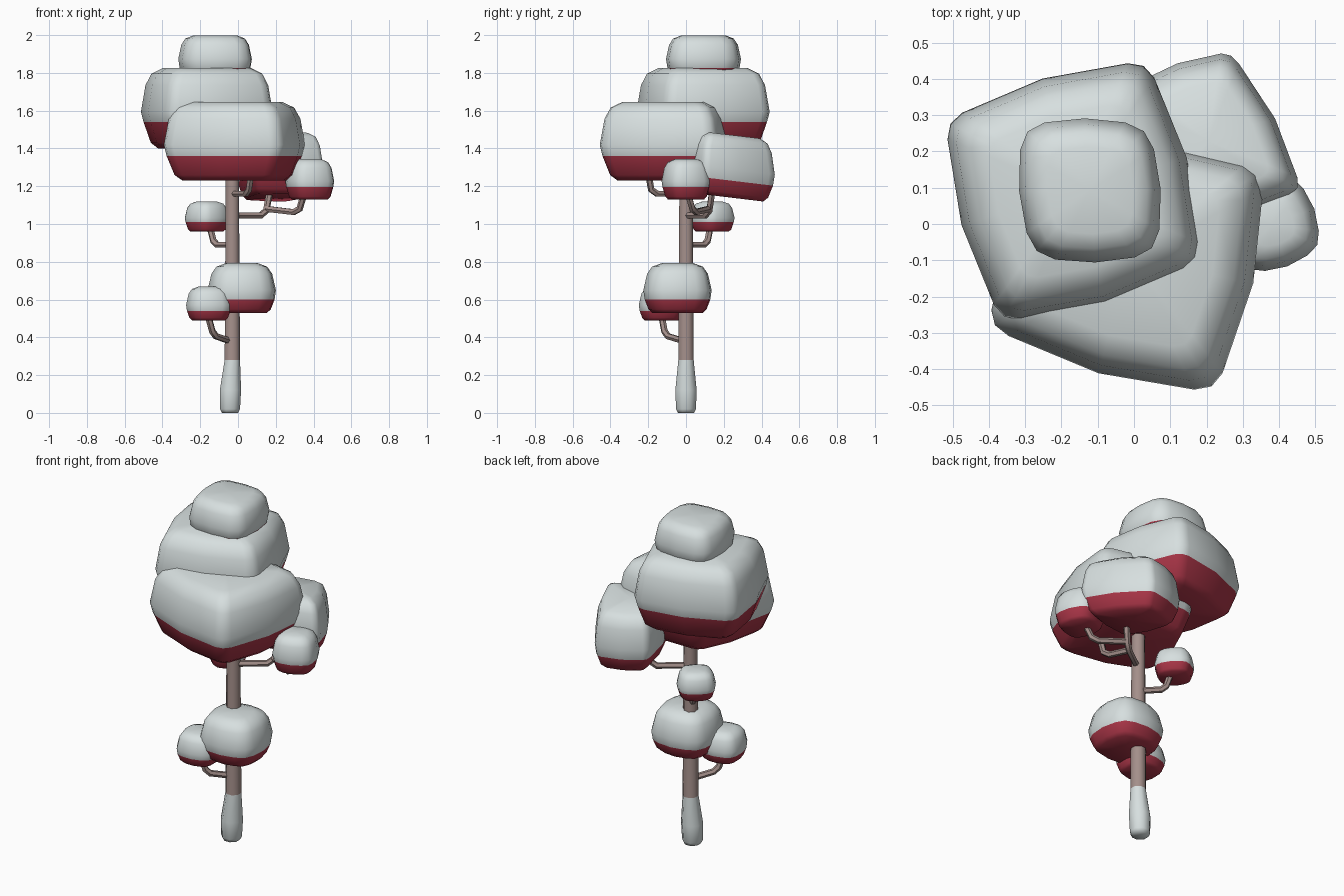
import bpy, bmesh, math
from mathutils import Vector

if "Cube" in bpy.data.objects:
    bpy.data.objects.remove(bpy.data.objects["Cube"])


def material(name, rgb):
    m = bpy.data.materials.new(name)
    m.diffuse_color = (*rgb, 1)
    m.use_nodes = True
    m.node_tree.nodes["Principled BSDF"].inputs["Base Color"].default_value = m.diffuse_color
    return m


SNOW = material("snow", (0.68, 0.74, 0.74))
RED = material("red_leaves", (0.39, 0.035, 0.062))
BARK = material("bark", (0.37, 0.275, 0.255))


def loft(name, rings, mats, split):
    """Skin closed rings bottom to top; faces from ring `split` up use the second material."""
    bm = bmesh.new()
    loops = [[bm.verts.new(p) for p in r] for r in rings]
    for i, (a, b) in enumerate(zip(loops, loops[1:])):
        for k in range(len(a)):
            n = (k + 1) % len(a)
            bm.faces.new((a[k], a[n], b[n], b[k])).material_index = int(i >= split)
    for loop, idx in ((loops[0], 0), (loops[-1], 1)):
        f = bm.faces.new(loop)
        f.material_index = idx
        bmesh.ops.poke(bm, faces=[f])
    bmesh.ops.recalc_face_normals(bm, faces=bm.faces)
    me = bpy.data.meshes.new(name)
    bm.to_mesh(me)
    bm.free()
    for m in mats:
        me.materials.append(m)
    for p in me.polygons:
        p.use_smooth = True
    ob = bpy.data.objects.new(name, me)
    bpy.context.collection.objects.link(ob)
    return ob


def square(x, y, half, deg=0):
    """Four corners of a turned square."""
    return [(x + half * 2 ** 0.5 * math.cos(math.radians(deg + a)),
             y + half * 2 ** 0.5 * math.sin(math.radians(deg + a)))
            for a in (45, 135, 225, 315)]


def outline(corners, cut, bulge):
    """Rounded, slightly bulging four-cornered outline."""
    c = [Vector(p) for p in corners]
    mid = sum(c, Vector((0, 0))) / 4
    pts = []
    for i in range(4):
        p, q, n = c[i - 1], c[i], c[(i + 1) % 4]
        m = (q + n) / 2
        pts += [q + (p - q) * cut, q + (p + n - 2 * q) * cut * 0.33, q + (n - q) * cut,
                m + (m - mid).normalized() * (n - q).length * bulge]
    return pts, mid


def clump(name, corners, z0, z1, line, dome=1.0, cut=0.1, bulge=0.045, tilt=(0, 0)):
    """Leaf clump: red underside, snow above height `line`."""
    pts, mid = outline(corners, cut, bulge)
    s = (line - z0) / (z1 - z0)
    prof = [(0, 0.74), (0.07, 0.85), (s, 0.96), (max(0.45, s + 0.1), 1.0),
            (0.78, 1 - 0.07 * dome), (0.92, 1 - 0.16 * dome), (0.99, 1 - 0.33 * dome)]
    rings = []
    for t, k in prof:
        ring = []
        for p in pts:
            d = (p - mid) * k
            z = z0 + t * (z1 - z0) + tilt[0] * d.x + tilt[1] * d.y
            ring.append((mid.x + d.x, mid.y + d.y, z))
        rings.append(ring)
    return loft(name, rings, (RED, SNOW), 2)


# Large clumps
clump("crown_upper", [(-0.53, 0.29), (0.04, 0.46), (0.20, -0.11), (-0.37, -0.28)],
      1.40, 1.83, 1.54)
clump("crown_front", [(-0.41, -0.29), (0.23, -0.475), (0.37, 0.16), (-0.24, 0.23)],
      1.23, 1.65, 1.36)
clump("crown_back", [(-0.02, 0.38), (0.27, 0.48), (0.47, 0.09), (0.08, -0.01)],
      1.14, 1.475, 1.23, tilt=(0, -0.12))
clump("crown_top", [(-0.32, 0.28), (0.05, 0.28), (0.075, -0.09), (-0.29, -0.10)],
      1.77, 2.0, 1.825, dome=1.2, cut=0.2, bulge=0.03)

# Small clumps
for name, sq, z0, z1, line in (
        ("clump_right", square(0.38, 0.0, 0.115, 20), 1.13, 1.345, 1.195),
        ("clump_left", square(-0.165, 0.14, 0.098, 40), 0.96, 1.12, 1.01),
        ("clump_low", square(0.02, -0.045, 0.168, 4), 0.53, 0.795, 0.60),
        ("clump_lowest", square(-0.155, -0.13, 0.112, 8), 0.49, 0.67, 0.54)):
    clump(name, sq, z0, z1, line, dome=1.6, cut=0.23, bulge=0.04)

# Trunk with snowy foot
trunk = []
for z, x, r in ((0, -0.042, 0.046), (0.02, -0.042, 0.057), (0.12, -0.04, 0.061),
                (0.28, -0.03, 0.044), (1.2, -0.03, 0.038), (1.5, -0.04, 0.034)):
    trunk.append([(x + r * math.cos(a), r * math.sin(a), z)
                  for a in (math.pi * (k + 0.5) / 4 for k in range(8))])
loft("trunk", trunk, (SNOW, BARK), 3)

# Bent branches
for name, pts in (
        ("branch_lowest", [(-0.04, -0.01, 0.38), (-0.13, -0.11, 0.41), (-0.16, -0.13, 0.52)]),
        ("branch_left", [(-0.03, 0.01, 0.89), (-0.125, 0.11, 0.89), (-0.15, 0.13, 0.99)]),
        ("branch_back", [(-0.02, 0.0, 1.045), (0.145, 0.12, 1.045), (0.17, 0.14, 1.18)]),
        ("branch_right", [(0.15, 0.12, 1.08), (0.32, 0.04, 1.06), (0.35, 0.01, 1.16)]),
        ("branch_front", [(-0.03, 0.0, 1.16), (0.055, -0.18, 1.16), (0.07, -0.20, 1.27)])):
    cu = bpy.data.curves.new(name, 'CURVE')
    cu.dimensions = '3D'
    cu.bevel_depth = 0.018
    cu.bevel_resolution = 1
    cu.use_fill_caps = True
    a, b, c = (Vector(p) for p in pts)
    path = [a, b.lerp(a, 0.15), b.lerp(c, 0.2), c]
    sp = cu.splines.new('POLY')
    sp.points.add(len(path) - 1)
    for q, p in zip(sp.points, path):
        q.co = (*p, 1)
    cu.materials.append(BARK)
    ob = bpy.data.objects.new(name, cu)
    bpy.context.collection.objects.link(ob)
    bpy.ops.object.select_all(action='DESELECT')
    ob.select_set(True)
    bpy.context.view_layer.objects.active = ob
    bpy.ops.object.convert(target='MESH')
    bpy.ops.object.shade_smooth_by_angle(angle=math.radians(50))
